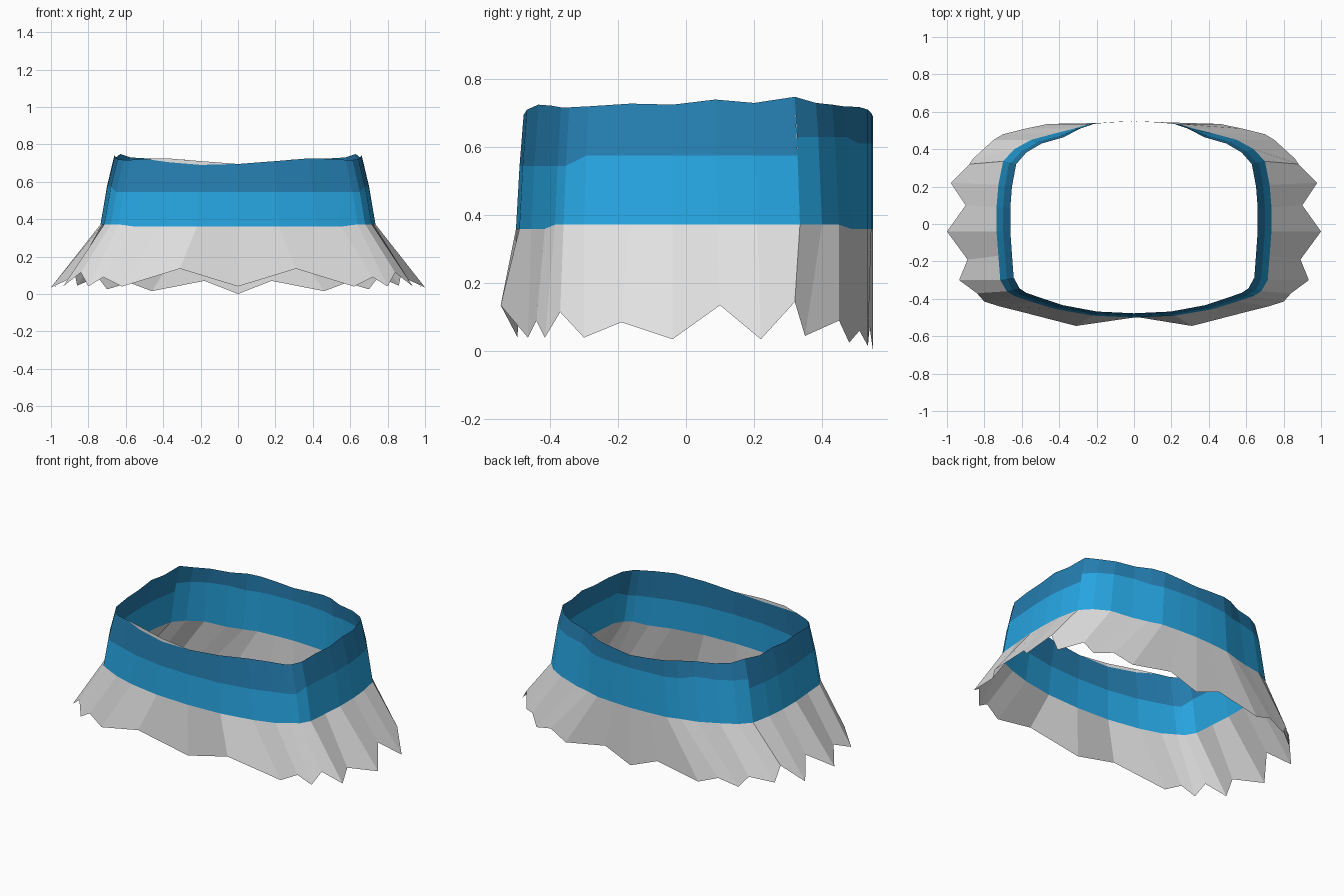
import bpy, bmesh

if "Cube" in bpy.data.objects:
    bpy.data.objects.remove(bpy.data.objects["Cube"])


def material(name, rgb):
    m = bpy.data.materials.new(name)
    m.diffuse_color = (*rgb, 1)
    m.use_nodes = True
    m.node_tree.nodes["Principled BSDF"].inputs["Base Color"].default_value = m.diffuse_color
    return m


WHITE = material("white_fabric", (0.76, 0.76, 0.76))
BLUE = material("bright_blue", (0.02, 0.38, 0.76))
DARK = material("deep_blue", (0.018, 0.21, 0.44))

# Right half, front to back: waist x, y | rim height | hem x, y, z
HALF = [
    (0, -.50, .695, 0, -.495, .04),
    (.22, -.49, .71, .31, -.545, .135),
    (.42, -.455, .725, .62, -.465, .04),
    (.55, -.415, .722, .72, -.44, .09),
    (.64, -.385, .717, .80, -.415, .04),
    (.68, -.36, .717, .84, -.37, .115),
    (.715, -.30, .72, .935, -.30, .04),
    (.725, -.17, .728, .89, -.19, .085),
    (.735, -.04, .725, 1.0, -.04, .035),
    (.735, .09, .74, .90, .10, .135),
    (.725, .21, .73, .98, .22, .035),
    (.70, .335, .748, .88, .32, .145),
    (.64, .40, .73, .86, .35, .045),
    (.55, .45, .725, .75, .45, .09),
    (.42, .485, .72, .70, .48, .025),
    (.32, .51, .718, .58, .51, .06),
    (.24, .535, .71, .46, .535, .015),
    (.12, .545, .70, .18, .54, .07),
    (0, .55, .69, 0, .55, 0),
]
LOOP = HALF + [(-c[0], c[1], c[2], -c[3], c[4], c[5]) for c in HALF[-2:0:-1]]


def hem(c, back):
    return c[3:6]


def waist(c, back):
    return (c[0], c[1], .36 if c[1] > .45 or c[1] < -.4 else .372)


def rim(c, back):
    y = c[1] if c[1] > .5 else c[1] * .955
    return (c[0] * .9, y, c[2])


def seam(c, back):
    # the colour seam steps up on the back panel
    if back:
        z = .63 if c[1] < .5 else .61
    else:
        z = .545 if c[1] < -.35 else .575
    w, r = waist(c, back), rim(c, back)
    t = (z - w[2]) / (r[2] - w[2])
    k = t * .85
    return (w[0] + (r[0] - w[0]) * k, w[1] + (r[1] - w[1]) * k, z)


def bare(c):
    # short stretch of pale rim at the front left
    return .02 if c[1] < -.44 and c[0] < -.1 else 0


def rim_low(c, back):
    x, y, z = rim(c, back)
    return (x, y, z - bare(c))


def strip(name, low, high, mat, keep=lambda a, b: True):
    """Closed band of flat quads between two outlines."""
    bm = bmesh.new()
    for i, a in enumerate(LOOP):
        b = LOOP[(i + 1) % len(LOOP)]
        if keep(a, b):
            back = min(a[1], b[1]) > .33
            bm.faces.new([bm.verts.new(p) for p in
                          (low(a, back), low(b, back), high(b, back), high(a, back))])
    bmesh.ops.remove_doubles(bm, verts=bm.verts, dist=.0005)
    me = bpy.data.meshes.new(name)
    bm.to_mesh(me)
    bm.free()
    me.materials.append(mat)
    ob = bpy.data.objects.new(name, me)
    bpy.context.collection.objects.link(ob)
    return ob


strip("ruffled_skirt", hem, waist, WHITE)
strip("lower_waistband", waist, seam, BLUE)
strip("upper_waistband", seam, rim_low, DARK)
strip("pale_rim", rim_low, rim, WHITE, lambda a, b: bare(a) + bare(b) > 0)
